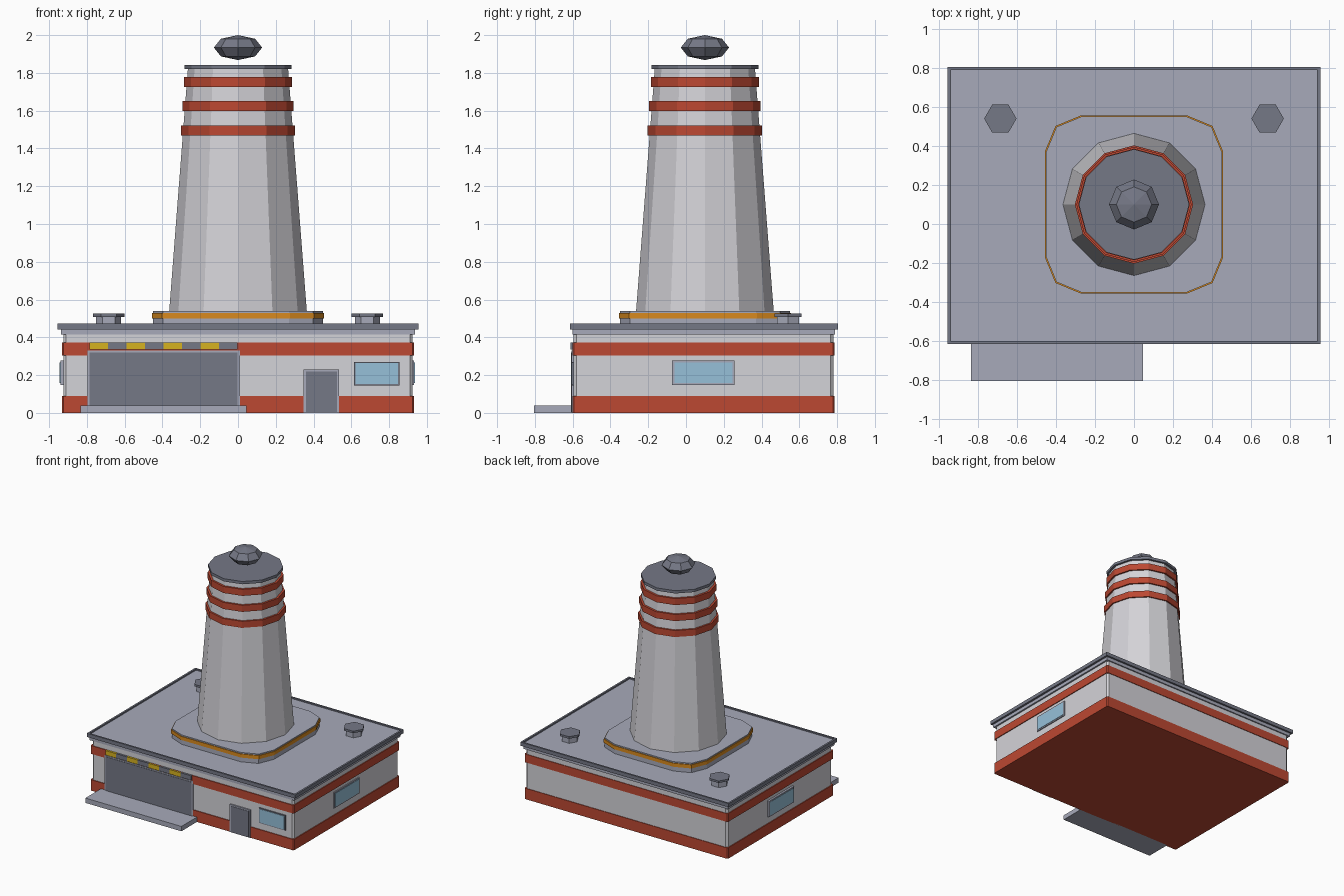
import bpy, bmesh, math

if "Cube" in bpy.data.objects:
    bpy.data.objects.remove(bpy.data.objects["Cube"])


def material(name, r, g, b):
    m = bpy.data.materials.new(name)
    lin = [((c / 255 + 0.055) / 1.055) ** 2.4 for c in (r, g, b)]
    m.diffuse_color = (*lin, 1)
    m.use_nodes = True
    m.node_tree.nodes["Principled BSDF"].inputs["Base Color"].default_value = m.diffuse_color
    return m


WHITE = material("off white", 212, 211, 216)
RED = material("brick red", 188, 72, 50)
LIGHT = material("light grey", 167, 170, 186)
DARK = material("dark grey", 117, 120, 134)
ORANGE = material("orange", 217, 138, 30)
YELLOW = material("yellow", 214, 178, 32)
BLUE = material("window blue", 150, 192, 217)
TOWER_Y = 0.1


def finish(name, bm, mat):
    bmesh.ops.recalc_face_normals(bm, faces=bm.faces)
    me = bpy.data.meshes.new(name)
    bm.to_mesh(me)
    bm.free()
    me.materials.append(mat)
    ob = bpy.data.objects.new(name, me)
    bpy.context.collection.objects.link(ob)
    return ob


def box(name, x, y, z, mat, bevel=0, segments=1):
    """Box from (min, max) ranges, with optional bevelled upright edges."""
    bm = bmesh.new()
    bmesh.ops.create_cube(bm, size=1)
    for v in bm.verts:
        v.co = [r[0] if c < 0 else r[1] for r, c in zip((x, y, z), v.co)]
    if bevel:
        upright = [e for e in bm.edges if abs(e.verts[0].co.z - e.verts[1].co.z) > 1e-4]
        bmesh.ops.bevel(bm, geom=upright, offset=bevel, segments=segments,
                        profile=0.5, affect='EDGES')
    return finish(name, bm, mat)


def prism(name, sides, r0, r1, z0, z1, x, y, mat):
    """Upright prism or frustum with a corner on the x axis."""
    bm = bmesh.new()
    rings = []
    for r, z in ((r0, z0), (r1, z1)):
        rings.append([bm.verts.new((x + r * math.cos(a), y + r * math.sin(a), z))
                      for a in (2 * math.pi * i / sides for i in range(sides))])
    for i in range(sides):
        j = (i + 1) % sides
        bm.faces.new((rings[0][i], rings[0][j], rings[1][j], rings[1][i]))
    bm.faces.new(rings[0])
    bm.faces.new(rings[1])
    return finish(name, bm, mat)


# Building walls and red stripes
box("walls", (-0.925, 0.925), (-0.595, 0.78), (0.003, 0.43), WHITE, 0.015)
box("lower_stripe", (-0.932, 0.932), (-0.602, 0.785), (0, 0.09), RED, 0.008)
box("upper_stripe", (-0.932, 0.932), (-0.602, 0.785), (0.305, 0.373), RED, 0.008)

# Roof deck with a raised dark rim
box("roof_deck", (-0.938, 0.938), (-0.602, 0.79), (0.415, 0.462), LIGHT)
for i, s in enumerate((-1, 1)):
    x = sorted((s * 0.94, s * 0.955))
    y = (-0.615, -0.6) if s < 0 else (0.79, 0.805)
    box(f"roof_rim_side_{i}", x, (-0.615, 0.805), (0.442, 0.472), DARK)
    box(f"roof_rim_end_{i}", (-0.94, 0.94), y, (0.442, 0.472), DARK)
box("roof_rim_soffit", (-0.95, 0.95), (-0.61, 0.8), (0.442, 0.455), DARK)

# Loading ramp, large door and hazard strip
box("ramp", (-0.835, 0.045), (-0.805, -0.59), (0, 0.04), LIGHT)
box("large_door_frame", (-0.798, 0.01), (-0.606, -0.59), (0.03, 0.33), LIGHT)
box("large_door", (-0.786, -0.002), (-0.609, -0.6), (0.03, 0.32), DARK)
for i in range(8):
    x = -0.786 + i * 0.098
    box(f"hazard_block_{i}", (x, x + 0.098), (-0.612, -0.59), (0.336, 0.373),
        DARK if i % 2 else YELLOW)

# Small door and front window
box("small_door_frame", (0.348, 0.535), (-0.606, -0.59), (0, 0.23), LIGHT)
box("small_door", (0.36, 0.523), (-0.609, -0.6), (0.005, 0.218), DARK)
box("front_window_frame", (0.615, 0.855), (-0.603, -0.59), (0.145, 0.27), DARK)
box("front_window", (0.622, 0.848), (-0.606, -0.6), (0.152, 0.263), BLUE)

# Side windows
for side, s in (("left", -1), ("right", 1)):
    out = 0.941 if s < 0 else 0.933
    box(f"{side}_window_frame", sorted((s * 0.92, s * out)), (-0.073, 0.257),
        (0.147, 0.278), LIGHT)
    box(f"{side}_window", sorted((s * 0.93, s * (out + 0.003))), (-0.062, 0.246),
        (0.157, 0.268), BLUE)

# Roof vents
for i, x in enumerate((-0.685, 0.685)):
    prism(f"vent_pipe_{i}", 6, 0.066, 0.066, 0.455, 0.51, x, 0.54, LIGHT)
    prism(f"vent_cap_{i}", 6, 0.083, 0.083, 0.508, 0.525, x, 0.54, DARK)

# Rounded tower plinth with orange band
for name, r, z, mat in (("plinth", 0.45, (0.455, 0.54), LIGHT),
                        ("plinth_band", 0.455, (0.5, 0.53), ORANGE)):
    box(name, (-r, r), (TOWER_Y - r, TOWER_Y + r), z, mat, 0.18, 2)

# Tapered tower, stripes, cap and finial
prism("tower", 12, 0.365, 0.265, 0.53, 1.825, 0, TOWER_Y, WHITE)
for i, (r, z) in enumerate(((0.303, 1.468), (0.295, 1.597), (0.286, 1.725))):
    prism(f"tower_stripe_{i}", 12, r, r, z, z + 0.054, 0, TOWER_Y, RED)
prism("tower_cap", 12, 0.283, 0.283, 1.82, 1.843, 0, TOWER_Y, DARK)
bm = bmesh.new()
bmesh.ops.create_uvsphere(bm, u_segments=8, v_segments=4, radius=1)
for v in bm.verts:
    v.co = (v.co.x * 0.128, v.co.y * 0.128 + TOWER_Y, v.co.z * 0.066 + 1.934)
finish("finial", bm, DARK)
